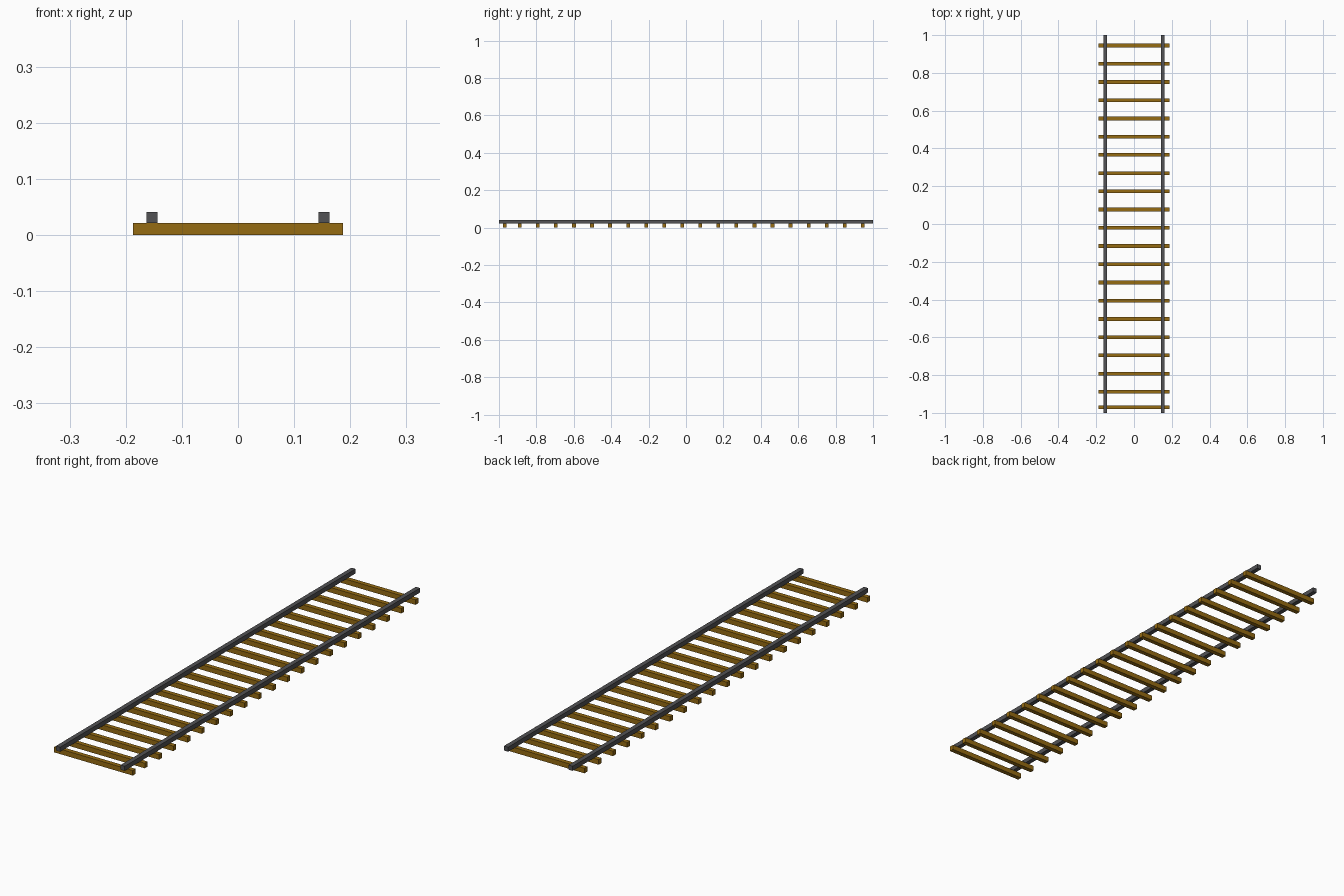
import bpy

if "Cube" in bpy.data.objects:
    bpy.data.objects.remove(bpy.data.objects["Cube"])


def material(name, color):
    m = bpy.data.materials.new(name)
    m.diffuse_color = (*color, 1)
    m.use_nodes = True
    m.node_tree.nodes["Principled BSDF"].inputs["Base Color"].default_value = m.diffuse_color
    return m


wood = material("wood", (0.30, 0.145, 0.006))
steel = material("steel", (0.085, 0.085, 0.09))


def box(name, center, size, mat):
    bpy.ops.mesh.primitive_cube_add(size=1, location=center)
    ob = bpy.context.object
    ob.name = name
    ob.scale = size
    bpy.ops.object.transform_apply(location=False, rotation=False, scale=True)
    ob.data.materials.append(mat)
    return ob


TIE_H = 0.0215   # sleeper thickness
RAIL_H = 0.0195  # rail height

# Two square rails resting on the sleepers
for side, x in (("left", -0.153), ("right", 0.153)):
    box(f"{side}_rail", (x, 0, TIE_H + RAIL_H / 2), (0.0195, 2, RAIL_H), steel)

# Evenly spaced sleepers, plus a closer one at the front end
positions = [0.945 - 0.0965 * i for i in range(20)] + [-0.97]
for i, y in enumerate(positions):
    box(f"sleeper_{i + 1}", (0, y, TIE_H / 2), (0.374, 0.0195, TIE_H), wood)
